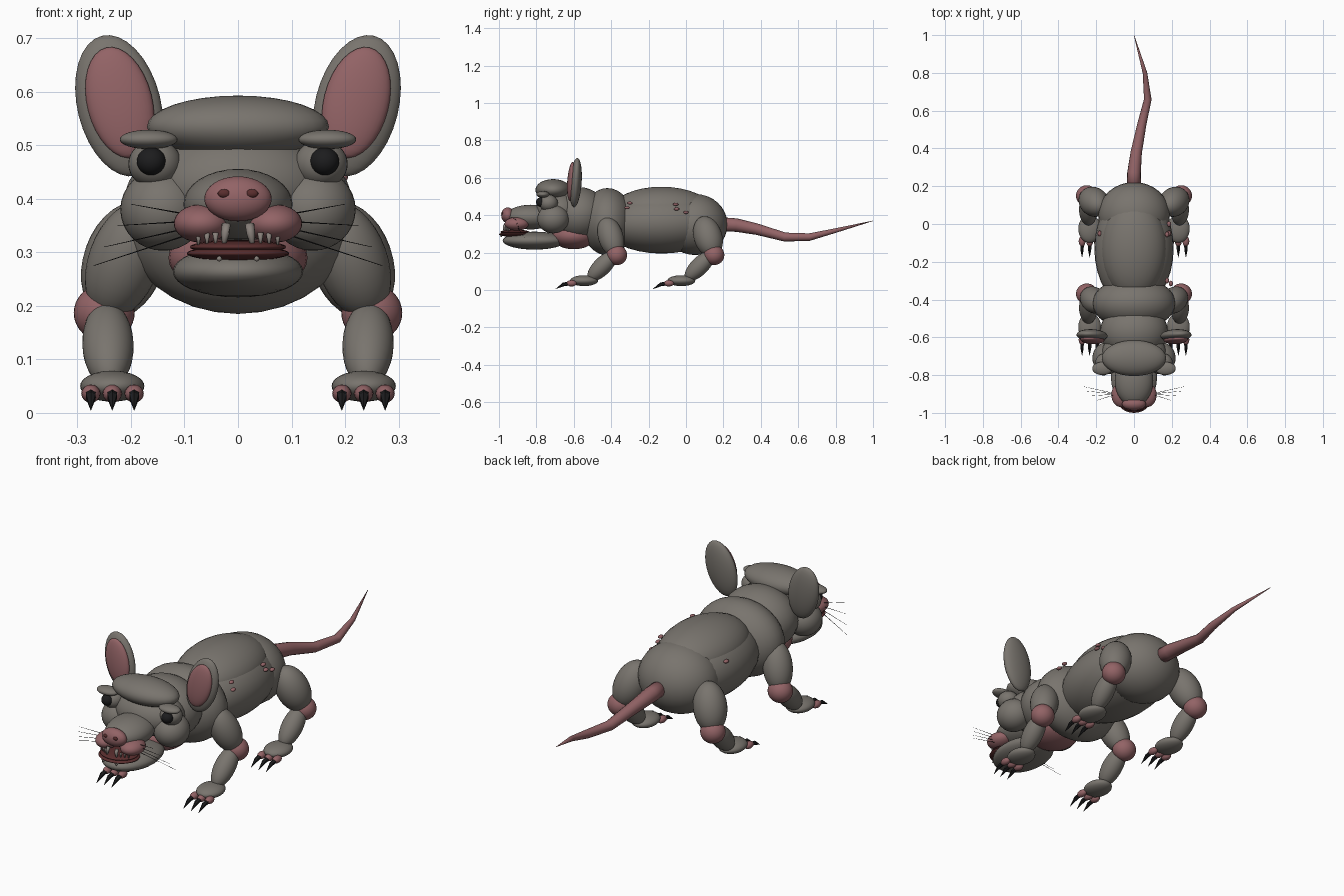
import bpy
import bmesh
from math import radians
from mathutils import Vector, Matrix

cube = bpy.data.objects.get("Cube")
if cube:
    bpy.data.objects.remove(cube, do_unlink=True)


def material(name, rgb):
    m = bpy.data.materials.new(name)
    m.use_nodes = True
    m.diffuse_color = (*rgb, 1)
    bsdf = m.node_tree.nodes["Principled BSDF"]
    bsdf.inputs["Base Color"].default_value = (*rgb, 1)
    bsdf.inputs["Roughness"].default_value = 0.7
    return m


FUR = material("grey fur", (0.19, 0.175, 0.155))
PINK = material("pink skin", (0.29, 0.125, 0.132))
LIP = material("dark red lip", (0.1, 0.027, 0.027))
BLACK = material("black", (0.012, 0.012, 0.013))
TOOTH = material("dull tooth", (0.24, 0.21, 0.19))


def finish(name, bm, mat, smooth=True):
    mesh = bpy.data.meshes.new(name)
    bmesh.ops.recalc_face_normals(bm, faces=bm.faces)
    for f in bm.faces:
        f.smooth = smooth
    bm.to_mesh(mesh)
    bm.free()
    mesh.materials.append(mat)
    obj = bpy.data.objects.new(name, mesh)
    bpy.context.scene.collection.objects.link(obj)
    return obj


def blob(name, mat, loc, radii, rot=None, seg=32):
    """Ellipsoid with optional rotation matrix."""
    bm = bmesh.new()
    bmesh.ops.create_uvsphere(bm, u_segments=seg, v_segments=seg // 2, radius=1)
    turn = rot if rot else Matrix.Identity(4)
    bm.transform(Matrix.Translation(loc) @ turn @ Matrix.Diagonal((*radii, 1)))
    return finish(name, bm, mat)


def limb(name, mat, a, b, r):
    """Ellipsoid stretched between two points."""
    a, b = Vector(a), Vector(b)
    axis = b - a
    rot = axis.to_track_quat('Z', 'Y').to_matrix().to_4x4()
    return blob(name, mat, (a + b) / 2, (r, r, axis.length / 2), rot)


def tube(name, mat, path, sides=16, smooth=True):
    """Tapered tube through (x, y, z, radius) stations."""
    bm = bmesh.new()
    pts = [Vector(p[:3]) for p in path]
    rings = []
    for i, p in enumerate(pts):
        d = pts[min(i + 1, len(pts) - 1)] - pts[max(i - 1, 0)]
        m = Matrix.Translation(p) @ d.to_track_quat('Z', 'Y').to_matrix().to_4x4()
        rings.append(bmesh.ops.create_circle(bm, segments=sides, radius=path[i][3], matrix=m)["verts"])
    for r0, r1 in zip(rings, rings[1:]):
        for k in range(sides):
            j = (k + 1) % sides
            bm.faces.new((r0[k], r0[j], r1[j], r1[k]))
    bm.faces.new(rings[0])
    bm.faces.new(rings[-1])
    return finish(name, bm, mat, smooth)


# Trunk
blob("torso", FUR, (0, -0.13, 0.36), (0.21, 0.32, 0.165))
blob("back", FUR, (0, -0.13, 0.425), (0.175, 0.27, 0.127))
blob("rump", FUR, (0, 0.05, 0.35), (0.19, 0.172, 0.163))
blob("shoulders", FUR, (0, -0.42, 0.365), (0.22, 0.14, 0.18))

# Head
blob("neck", FUR, (0, -0.57, 0.405), (0.18, 0.15, 0.145))
blob("throat", PINK, (0, -0.6, 0.29), (0.13, 0.12, 0.072))
blob("face", FUR, (0, -0.68, 0.425), (0.17, 0.125, 0.105))
blob("forehead", FUR, (0, -0.71, 0.535), (0.17, 0.095, 0.058))
blob("snout", FUR, (0, -0.83, 0.39), (0.102, 0.135, 0.066))
blob("nose", PINK, (0, -0.953, 0.4), (0.063, 0.035, 0.042))
blob("lower_jaw", FUR, (0, -0.81, 0.264), (0.122, 0.17, 0.048))
blob("upper_lip", LIP, (0, -0.915, 0.31), (0.09, 0.078, 0.013))
blob("lower_lip", LIP, (0, -0.915, 0.298), (0.096, 0.085, 0.014))

# Tail
tube("tail", PINK, [(0, 0.19, 0.352, 0.037), (0, 0.27, 0.347, 0.036),
                    (0.012, 0.38, 0.325, 0.03), (0.042, 0.53, 0.283, 0.024),
                    (0.073, 0.66, 0.283, 0.02), (0.058, 0.8, 0.318, 0.012),
                    (0, 1.0, 0.37, 0.001)])


def leg(prefix, s, dy, thigh):
    """One leg: upper limb, joint, lower limb, paw, toes and claws."""
    def at(x, y, z):
        return (s * x, y + dy, z)
    limb(prefix + "upper_leg", FUR, at(0.175, -0.435, 0.39), at(0.25, -0.37, 0.18), thigh)
    blob(prefix + "joint", PINK, at(0.25, -0.37, 0.187), (0.057, 0.055, 0.054))
    limb(prefix + "lower_leg", FUR, at(0.246, -0.375, 0.2), at(0.24, -0.52, 0.055), 0.048)
    blob(prefix + "paw", FUR, at(0.235, -0.545, 0.05), (0.06, 0.075, 0.029))
    for n, x in enumerate((0.194, 0.235, 0.275)):
        blob(f"{prefix}toe_{n}", PINK, at(x, -0.612, 0.036), (0.018, 0.028, 0.017), seg=16)
        tube(f"{prefix}claw_{n}", BLACK, [(*at(x, -0.618, 0.036), 0.011),
             (*at(x, -0.655, 0.03), 0.01), (*at(x, -0.698, 0.005), 0.0005)], 6, False)


for s, side in ((1, "left_"), (-1, "right_")):
    # Cheeks, eyes and brows
    blob(side + "cheek", FUR, (s * 0.14, -0.71, 0.38), (0.08, 0.085, 0.077))
    blob(side + "eye_socket", FUR, (s * 0.155, -0.735, 0.465), (0.05, 0.05, 0.045))
    blob(side + "eye", BLACK, (s * 0.162, -0.775, 0.47), (0.027, 0.027, 0.026))
    blob(side + "brow", FUR, (s * 0.167, -0.765, 0.511), (0.054, 0.035, 0.018))
    # Muzzle
    blob(side + "muzzle_pad", PINK, (s * 0.067, -0.905, 0.354), (0.053, 0.065, 0.036))
    blob(side + "nostril", LIP, (s * 0.026, -0.982, 0.41), (0.012, 0.006, 0.008), seg=16)
    tube(side + "incisor", TOOTH, [(s * 0.022, -0.965, 0.352, 0.009),
         (s * 0.024, -0.972, 0.335, 0.008), (s * 0.027, -0.972, 0.308, 0.003)], 8)
    for n in range(3):
        x = 0.042 + n * 0.016
        tube(f"{side}upper_tooth_{n}", TOOTH, [(s * x, -0.962 + n * 0.008, 0.337, 0.006),
             (s * x, -0.964 + n * 0.008, 0.314, 0.002)], 8)
    blob(side + "lower_tooth", TOOTH, (s * 0.035, -0.988, 0.288), (0.005, 0.005, 0.005), seg=12)
    for n, tip in enumerate(((0.2, -0.935, 0.39), (0.225, -0.91, 0.35),
                             (0.25, -0.885, 0.31), (0.27, -0.86, 0.275))):
        tube(f"{side}whisker_{n}", BLACK, [(s * 0.09, -0.9, 0.37 - n * 0.012, 0.0015),
             (s * tip[0], tip[1], tip[2], 0.0005)], 5)
    # Ears
    tilt = Matrix.Rotation(s * radians(14), 4, 'Y') @ Matrix.Rotation(radians(-4), 4, 'X')
    blob(side + "ear", FUR, (s * 0.222, -0.59, 0.574), (0.078, 0.032, 0.135), tilt)
    blob(side + "inner_ear", PINK, (s * 0.221, -0.613, 0.58), (0.061, 0.022, 0.106), tilt)
    # Legs
    leg(side + "front_", s, 0, 0.067)
    leg(side + "hind_", s, 0.52, 0.076)

# Skin bumps
for n, p in enumerate(((0.175, -0.3, 0.465), (0.195, -0.315, 0.44), (0.175, -0.055, 0.458),
                       (0.185, -0.05, 0.433), (0.185, 0.0, 0.415), (-0.182, -0.05, 0.435))):
    blob(f"skin_bump_{n}", PINK, p, (0.011, 0.015, 0.008), seg=12)
